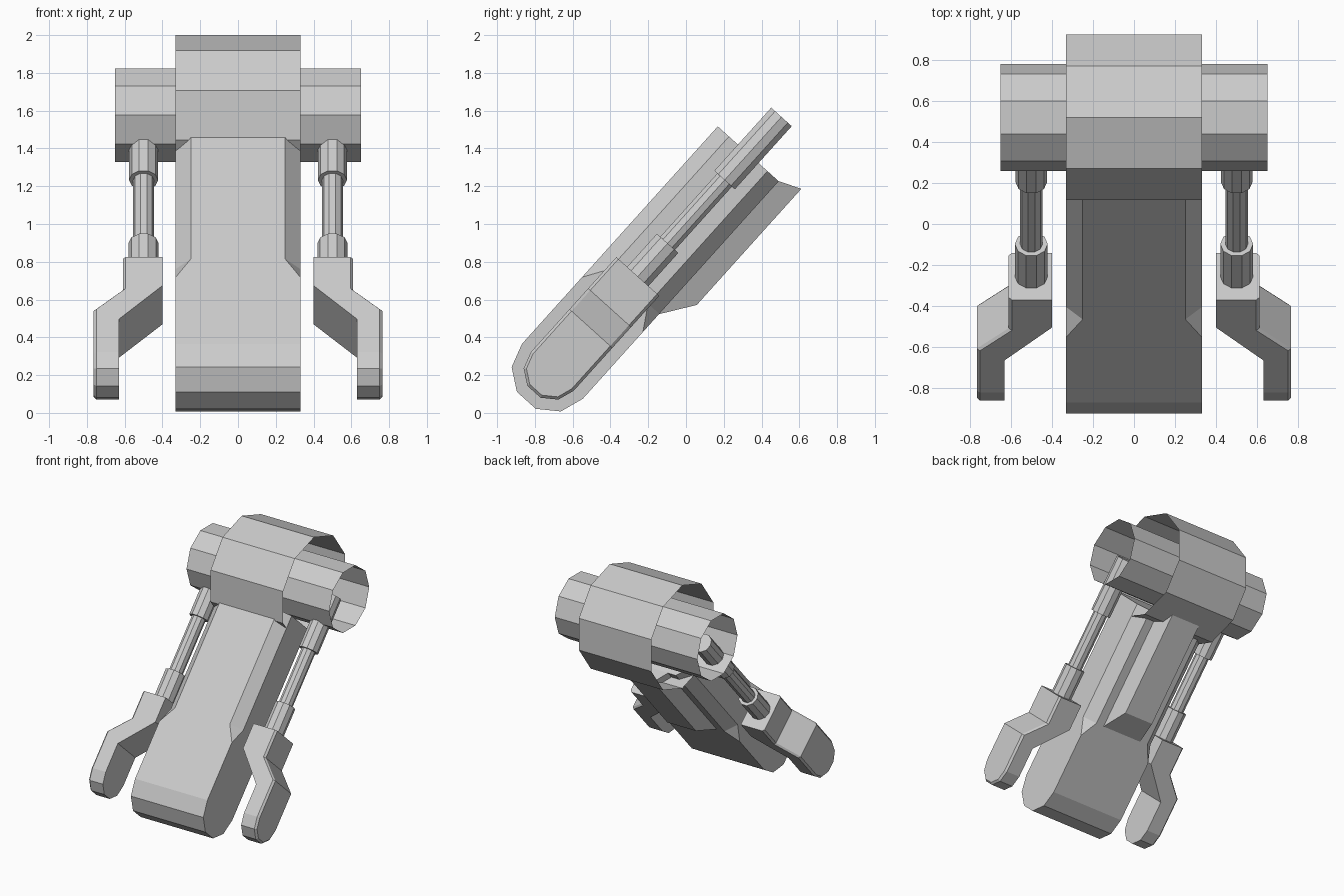
import bpy, bmesh, math
from mathutils import Vector

if "Cube" in bpy.data.objects:
    bpy.data.objects.remove(bpy.data.objects["Cube"])

C, S = 0.669, 0.743          # direction of the sloping limb in the y-z plane
MID = -0.673                 # offset of the limb's centre line


def pt(x, u, v):
    """x sideways, u along the limb, v through its thickness (+ is the back)."""
    v += MID
    return Vector((x, u * C + v * S, u * S - v * C))


def finish(name, bm, mirror=False):
    me = bpy.data.meshes.new(name)
    bm.to_mesh(me)
    bm.free()
    ob = bpy.data.objects.new(name, me)
    bpy.context.collection.objects.link(ob)
    if mirror:
        ob.modifiers.new("Mirror", 'MIRROR')
    return ob


def hulls(name, groups, mirror=False):
    """Solid made of convex blocks, each given by its corner points."""
    bm = bmesh.new()
    for pts in groups:
        part = bmesh.new()
        for p in pts:
            part.verts.new(pt(*p))
        bmesh.ops.convex_hull(part, input=part.verts[:])
        bmesh.ops.dissolve_limit(part, angle_limit=0.02, verts=part.verts[:], edges=part.edges[:])
        bmesh.ops.recalc_face_normals(part, faces=part.faces[:])
        tmp = bpy.data.meshes.new("tmp")
        part.to_mesh(tmp)
        part.free()
        bm.from_mesh(tmp)
        bpy.data.meshes.remove(tmp)
    return finish(name, bm, mirror)


def round_end(x, u, r):
    """Half of a ten-sided circle, closing the limb's lower end."""
    return [(x, u - r * math.sin(math.radians(36 * k)), r * math.cos(math.radians(36 * k)))
            for k in range(6)]


def tube(name, r, half, turn, y=0.519, z=1.576):
    """Open ten-sided tube along x."""
    bm = bmesh.new()
    rings = []
    for x in (-half, half):
        rings.append([bm.verts.new((x, y + r * math.cos(turn + k * math.pi / 5),
                                    z + r * math.sin(turn + k * math.pi / 5))) for k in range(10)])
    a, b = rings
    for k in range(10):
        j = (k + 1) % 10
        bm.faces.new((a[k], a[j], b[j], b[k]))
    bmesh.ops.recalc_face_normals(bm, faces=bm.faces[:])
    return finish(name, bm)


def rod(name, r, u0, u1):
    ring = [(0.5 + r * math.cos(k * math.pi / 5), r * math.sin(k * math.pi / 5)) for k in range(10)]
    return hulls(name, [[(x, u, v) for x, v in ring for u in (u0, u1)]], True)


# Shoulder tubes
tube("shoulder_drum", 0.424, 0.33, math.pi / 2)
tube("shoulder_axle", 0.261, 0.65, 0.0)

# Central limb: round-ended lower block and chamfered upper shaft
H, W, N, B = 0.217, 0.33, 0.25, 0.137
lower, shaft = [], []
for sx in (-1, 1):
    lower += round_end(sx * W, -0.31, H)
    for sv in (-1, 1):
        lower += [(sx * W, 0.165, sv * H), (sx * N, 0.295, sv * H), (sx * W, 0.295, sv * B)]
        for u in (0.295, 1.24):
            shaft += [(sx * N, u, sv * H), (sx * W, u, sv * B)]
hulls("main_limb", [lower, shaft])

# Tapered rib on the back of the limb
rib = []
for sx in (-1, 1):
    rib += [(sx * 0.18, 0.29, H - 0.002), (sx * 0.13, 0.463, 0.333),
            (sx * 0.18, 1.24, H - 0.002), (sx * 0.13, 1.29, 0.333)]
hulls("back_rib", [rib])

# Cranked side fingers with a narrow outer chamfer
R, r = 0.153, 0.138


def section(xi, ui, xo, uo):
    pts = []
    for s in (-1, 1):
        pts += [(xi, ui, s * R), (xo - 0.015, uo, s * R), (xo, uo, s * r)]
    return pts


top = section(0.40, 0.366, 0.61, 0.366)
knee = section(0.40, 0.163, 0.61, 0.143)
ankle = section(0.63, -0.075, 0.765, -0.005)
tip = round_end(0.63, -0.31, R) + round_end(0.75, -0.31, R) + round_end(0.765, -0.31, r)
hulls("side_finger", [top + knee, knee + ankle, ankle + tip], True)

# Pistons joining the fingers to the shoulder
rod("piston_socket", 0.08, 0.36, 0.602)
rod("piston_rod", 0.055, 0.55, 1.10)
rod("piston_sleeve", 0.077, 1.053, 1.503)
